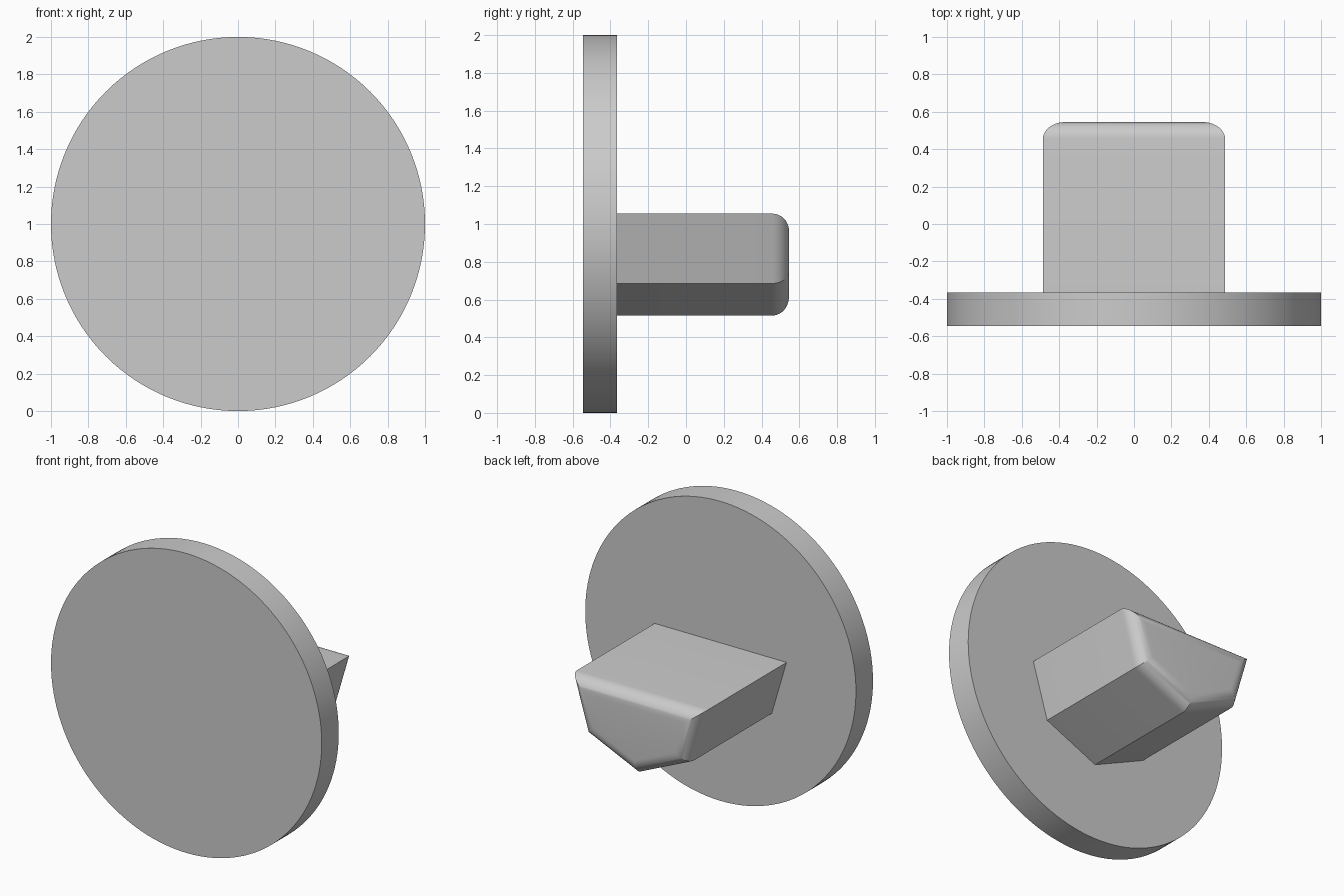
import bpy
import bmesh
from math import radians

cube = bpy.data.objects.get("Cube")
if cube:
    bpy.data.objects.remove(cube, do_unlink=True)

grey = bpy.data.materials.new("plain grey")
grey.use_nodes = True
colour = (0.6, 0.6, 0.6, 1)
grey.diffuse_color = colour
grey.node_tree.nodes["Principled BSDF"].inputs["Base Color"].default_value = colour

FRONT, PLATE_BACK, STEM_BACK = -0.545, -0.365, 0.545


def finish(obj):
    obj.data.materials.append(grey)
    bpy.ops.object.select_all(action="DESELECT")
    obj.select_set(True)
    bpy.context.view_layer.objects.active = obj
    bpy.ops.object.shade_smooth_by_angle(angle=radians(25))


# Round plate facing the front
bpy.ops.mesh.primitive_cylinder_add(
    vertices=128, radius=1, depth=PLATE_BACK - FRONT,
    location=(0, (FRONT + PLATE_BACK) / 2, 1), rotation=(radians(90), 0, 0))
plate = bpy.context.object
plate.name = "round_plate"
finish(plate)

# Five-sided stem, extruded backwards from the plate
profile = [(-0.487, 1.055), (0.487, 1.055), (0.378, 0.685), (0, 0.515), (-0.378, 0.685)]
bm = bmesh.new()
base = bm.faces.new([bm.verts.new((x, PLATE_BACK, z)) for x, z in profile])
result = bmesh.ops.extrude_face_region(bm, geom=[base], use_keep_orig=True)
tip = [v for v in result["geom"] if isinstance(v, bmesh.types.BMVert)]
bmesh.ops.translate(bm, verts=tip, vec=(0, STEM_BACK - PLATE_BACK, 0))
bmesh.ops.recalc_face_normals(bm, faces=bm.faces)

# Rounded rim on the free end
rim = [e for e in bm.edges if all(v in tip for v in e.verts)]
bmesh.ops.bevel(bm, geom=rim, offset=0.09, offset_type="OFFSET", segments=10,
                profile=0.5, affect="EDGES", clamp_overlap=True)
mesh = bpy.data.meshes.new("stem")
bm.to_mesh(mesh)
bm.free()
stem = bpy.data.objects.new("stem", mesh)
bpy.context.collection.objects.link(stem)
finish(stem)
